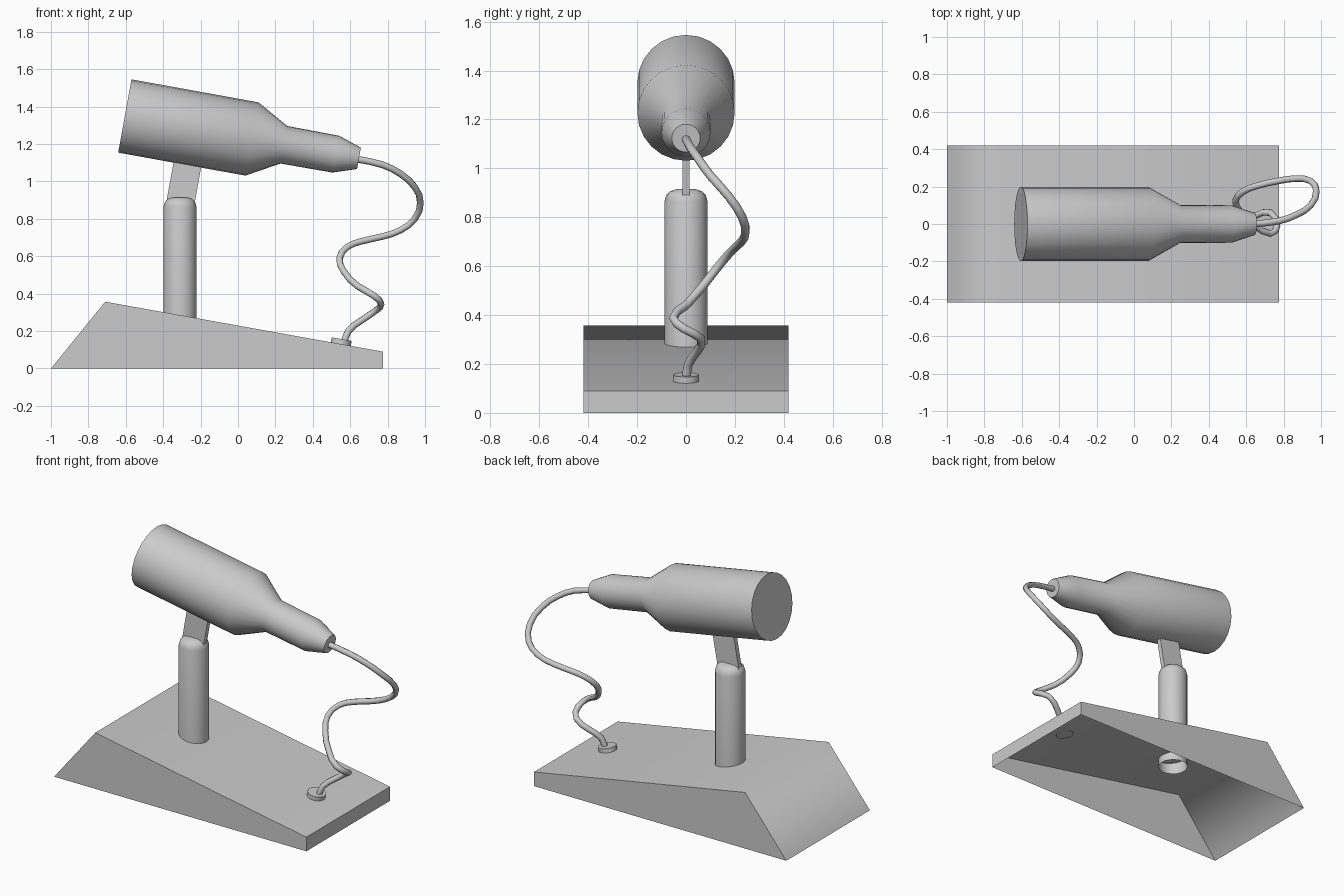
import bpy
import bmesh
from math import cos, sin, tau, radians, atan2
from mathutils import Matrix, Vector

cube = bpy.data.objects.get("Cube")
if cube:
    bpy.data.objects.remove(cube, do_unlink=True)

grey = bpy.data.materials.new("plain grey")
grey.use_nodes = True
GREY = (0.6, 0.6, 0.6, 1)
grey.diffuse_color = GREY
grey.node_tree.nodes["Principled BSDF"].inputs["Base Color"].default_value = GREY


def make(name, bm, angle=None):
    """Turn a bmesh into an object with the shared material."""
    bmesh.ops.recalc_face_normals(bm, faces=bm.faces)
    mesh = bpy.data.meshes.new(name)
    bm.to_mesh(mesh)
    bm.free()
    mesh.materials.append(grey)
    obj = bpy.data.objects.new(name, mesh)
    bpy.context.collection.objects.link(obj)
    if angle:
        bpy.ops.object.select_all(action="DESELECT")
        obj.select_set(True)
        bpy.context.view_layer.objects.active = obj
        bpy.ops.object.shade_smooth_by_angle(angle=radians(angle))
    return obj


def turned(name, profile, start, axis, sides, cap_start=True, angle=50):
    """Lathe (distance, radius) pairs along an axis, capping the ends."""
    bm = bmesh.new()
    rings = [[bm.verts.new((r * cos(tau * i / sides), r * sin(tau * i / sides), d))
              for i in range(sides)] for d, r in profile]
    for a, b in zip(rings, rings[1:]):
        for i in range(sides):
            j = (i + 1) % sides
            bm.faces.new((a[i], a[j], b[j], b[i]))
    if cap_start:
        bm.faces.new(rings[0][::-1])
    bm.faces.new(rings[-1])
    turn = Vector((0, 0, 1)).rotation_difference(axis).to_matrix().to_4x4()
    bm.transform(Matrix.Translation(start) @ turn)
    return make(name, bm, angle)


# Wedge base: open underneath
outline = [(-1, 0), (-0.71, 0.357), (0.775, 0.09), (0.775, 0)]
bm = bmesh.new()
front, back = [[bm.verts.new((x, y, z)) for x, z in outline] for y in (-0.42, 0.42)]
bm.faces.new(front)
bm.faces.new(back[::-1])
for i in range(3):
    bm.faces.new((front[i], back[i], back[i + 1], front[i + 1]))
base = make("base", bm, 65)
weighted = base.modifiers.new("Area weighted shading", "WEIGHTED_NORMAL")
weighted.mode = "FACE_AREA"
weighted.keep_sharp = True

# Post: open at the bottom, rounded at the top
turned("post", [(0.22, 0.088), (0.865, 0.088), (0.89, 0.081), (0.907, 0.064), (0.915, 0.04)],
       Vector((-0.31, 0, 0)), Vector((0, 0, 1)), 20, cap_start=False)

# Tilted body with shoulder, neck and tapered tip
slope = atan2(0.178, 0.984)
along = Vector((cos(slope), 0, -sin(slope)))
turned("body", [(0, 0.199), (0.691, 0.199), (0.864, 0.102), (1.146, 0.1), (1.272, 0.058)],
       Vector((-0.605, 0, 1.35)), along, 24)

# Thin bracket between post and body, square to the body
bm = bmesh.new()
bmesh.ops.create_cube(bm, size=1)
bm.transform(Matrix.Translation((-0.287, 0, 1.0)) @ Matrix.Rotation(slope, 4, "Y")
             @ Matrix.Diagonal((0.15, 0.03, 0.36, 1)))
make("bracket", bm)

# Grommet lying on the sloped top
turned("cable_grommet", [(-0.004, 0.054), (0.027, 0.054)],
       Vector((0.55, 0, 0.13)), Vector((sin(slope), 0, cos(slope))), 16)

# Curling cable from the tip to the grommet
path = [(0.63, 0, 1.12), (0.77, 0.015, 1.09), (0.87, 0.05, 1.04), (0.945, 0.1, 0.97),
        (0.975, 0.175, 0.885), (0.945, 0.23, 0.8), (0.87, 0.243, 0.74), (0.77, 0.23, 0.705),
        (0.66, 0.205, 0.68), (0.585, 0.175, 0.65), (0.543, 0.125, 0.59), (0.565, 0.07, 0.52),
        (0.64, 0, 0.44), (0.73, -0.052, 0.387), (0.765, -0.01, 0.345), (0.73, 0.06, 0.305),
        (0.65, 0.045, 0.25), (0.59, 0.01, 0.2), (0.565, 0, 0.13)]
curve = bpy.data.curves.new("cable", "CURVE")
curve.dimensions = "3D"
curve.bevel_depth = 0.018
curve.bevel_resolution = 2
curve.resolution_u = 2
curve.use_fill_caps = True
curve.materials.append(grey)
spline = curve.splines.new("BEZIER")
spline.bezier_points.add(len(path) - 1)
for point, co in zip(spline.bezier_points, path):
    point.co = co
    point.handle_left_type = point.handle_right_type = "AUTO"
bpy.context.collection.objects.link(bpy.data.objects.new("cable", curve))
